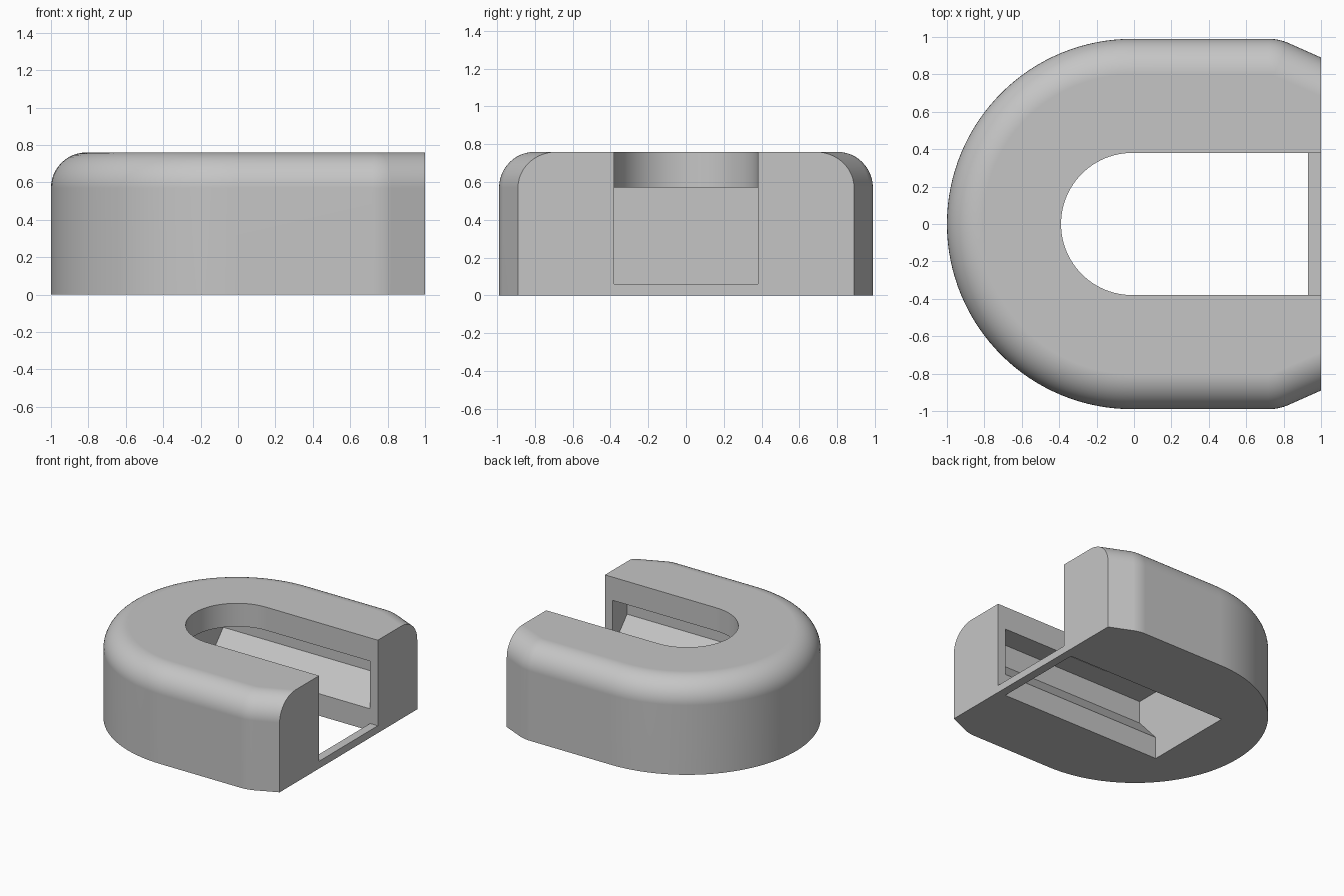
import bpy, bmesh, math
from math import sin, cos, pi, radians

cube = bpy.data.objects.get("Cube")
if cube:
    bpy.data.objects.remove(cube, do_unlink=True)

HEIGHT = 0.76
FILLET = 0.19
CENTRE = -0.01      # centre of both round ends
OUTER = 0.99
SLOT = 0.38
STRIP_X = 0.93      # inner edge of the bottom cross strip

grey = bpy.data.materials.new("plain grey")
grey.use_nodes = True
grey.diffuse_color = (0.56, 0.56, 0.56, 1)
grey.node_tree.nodes["Principled BSDF"].inputs["Base Color"].default_value = (0.56, 0.56, 0.56, 1)


def loft(name, rings):
    """Closed solid through rings of matching points."""
    bm = bmesh.new()
    loops = [[bm.verts.new(p) for p in ring] for ring in rings]
    n = len(loops[0])
    for a, b in zip(loops, loops[1:]):
        for i in range(n):
            j = (i + 1) % n
            bm.faces.new((a[i], a[j], b[j], b[i]))
    bm.faces.new(loops[0])
    bm.faces.new(loops[-1])
    bmesh.ops.recalc_face_normals(bm, faces=bm.faces)
    mesh = bpy.data.meshes.new(name)
    bm.to_mesh(mesh)
    bm.free()
    mesh.materials.append(grey)
    obj = bpy.data.objects.new(name, mesh)
    bpy.context.collection.objects.link(obj)
    return obj


def body_outline(inset):
    """Round back, straight sides and tapered mouth, moved inward by inset."""
    taper = radians(22.6)
    bend = 0.26
    half = [(1.0, 0.89 - inset / cos(taper))]
    for i in range(6, -1, -1):
        a = taper * i / 6
        half.append((0.72 + (bend - inset) * sin(a),
                     OUTER - bend + (bend - inset) * cos(a)))
    r = OUTER - inset
    arc = [(CENTRE + r * cos(a), r * sin(a))
           for a in (pi / 2 + pi * i / 64 for i in range(65))]
    return half + arc + [(x, -y) for x, y in reversed(half)]


# Body with rounded upper edge
levels = [(0, 0)]
for i in range(13):
    a = pi / 2 * i / 12
    levels.append((FILLET * (1 - cos(a)), HEIGHT - FILLET + FILLET * sin(a)))
body = loft("slotted_body", [[(x, y, z) for x, y in body_outline(d)] for d, z in levels])

# Open slot with a round inner end
slot_shape = [(1.2, SLOT)]
slot_shape += [(CENTRE + SLOT * cos(a), SLOT * sin(a))
               for a in (pi / 2 + pi * i / 48 for i in range(49))]
slot_shape.append((1.2, -SLOT))
slot = loft("slot_cutter", [[(x, y, z) for x, y in slot_shape] for z in (0.06, 1.0)])

# Lower pocket with flared side grooves
half = [(SLOT, -0.1), (SLOT, 0.18), (0.566, 0.386), (0.566, 0.57)]
section = half + [(-y, z) for y, z in reversed(half)]
pocket = loft("pocket_cutter", [[(x, y, z) for y, z in section] for x in (-0.53, STRIP_X)])

# Cut both shapes and keep only the finished mesh
for cutter in (slot, pocket):
    cutter.hide_render = True
    mod = body.modifiers.new("cut", 'BOOLEAN')
    mod.operation = 'DIFFERENCE'
    mod.solver = 'EXACT'
    mod.object = cutter
bpy.context.view_layer.update()
graph = bpy.context.evaluated_depsgraph_get()
result = bpy.data.meshes.new_from_object(body.evaluated_get(graph))
body.modifiers.clear()
body.data = result
for cutter in (slot, pocket):
    bpy.data.objects.remove(cutter, do_unlink=True)

# Smooth curved surfaces, crisp edges
bpy.ops.object.select_all(action='DESELECT')
body.select_set(True)
bpy.context.view_layer.objects.active = body
bpy.ops.object.shade_smooth_by_angle(angle=radians(25))
weighted = body.modifiers.new("even shading", 'WEIGHTED_NORMAL')
weighted.keep_sharp = True
